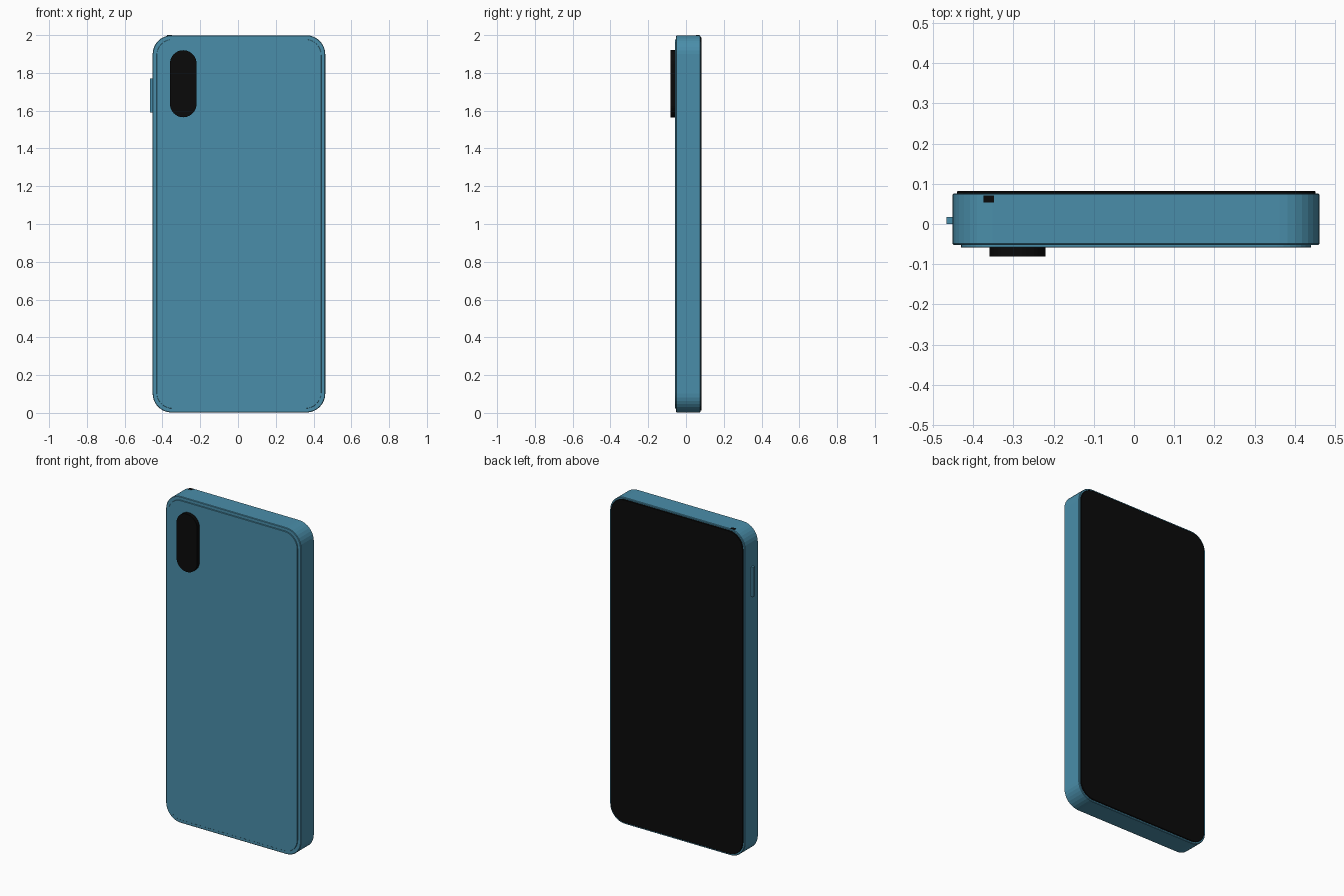
import bpy, bmesh
from math import pi, sin, cos

if "Cube" in bpy.data.objects:
    bpy.data.objects.remove(bpy.data.objects["Cube"])


def material(name, color):
    m = bpy.data.materials.new(name)
    m.diffuse_color = color
    m.use_nodes = True
    m.node_tree.nodes["Principled BSDF"].inputs["Base Color"].default_value = m.diffuse_color
    return m


BLUE = material("blue_shell", (0.068, 0.27, 0.40, 1))
BLACK = material("black_glass", (0.003, 0.003, 0.003, 1))


def slab(name, x, y, z, mat, radius=0.0, segs=8, bevel=0.0):
    """Rounded rectangle in XZ, extruded along Y. x, y, z are (min, max)."""
    if radius:
        corners = [(x[1] - radius, z[1] - radius, 0), (x[0] + radius, z[1] - radius, 1),
                   (x[0] + radius, z[0] + radius, 2), (x[1] - radius, z[0] + radius, 3)]
        pts = [(cx + radius * cos((q + i / segs) * pi / 2), cz + radius * sin((q + i / segs) * pi / 2))
               for cx, cz, q in corners for i in range(segs + 1)]
    else:
        pts = [(x[1], z[1]), (x[0], z[1]), (x[0], z[0]), (x[1], z[0])]
    bm = bmesh.new()
    face = bm.faces.new([bm.verts.new((px, y[0], pz)) for px, pz in pts])
    ext = bmesh.ops.extrude_face_region(bm, geom=[face], use_keep_orig=True)
    new = [v for v in ext["geom"] if isinstance(v, bmesh.types.BMVert)]
    bmesh.ops.translate(bm, verts=new, vec=(0, y[1] - y[0], 0))
    bmesh.ops.remove_doubles(bm, verts=bm.verts, dist=1e-5)
    bmesh.ops.recalc_face_normals(bm, faces=bm.faces)
    if bevel:
        # soften only the rims of the front and back faces
        rims = [e for e in bm.edges if abs(e.verts[0].co.y - e.verts[1].co.y) < 1e-6]
        bmesh.ops.bevel(bm, geom=rims, offset=bevel, segments=1, affect='EDGES')
    mesh = bpy.data.meshes.new(name)
    bm.to_mesh(mesh)
    bm.free()
    mesh.materials.append(mat)
    obj = bpy.data.objects.new(name, mesh)
    bpy.context.collection.objects.link(obj)
    return obj


# Main shell
slab("body", (-0.452, 0.462), (-0.052, 0.076), (0.002, 1.999), BLUE, radius=0.1, bevel=0.003)
# Raised rear cover
slab("rear_cover", (-0.431, 0.441), (-0.058, -0.05), (0.023, 1.978), BLUE, radius=0.085, bevel=0.001)
# Glass display
slab("screen", (-0.441, 0.452), (0.07, 0.082), (0.012, 1.989), BLACK, radius=0.092, bevel=0.002)
# Pill-shaped camera housing
slab("camera_housing", (-0.36, -0.22), (-0.081, -0.057), (1.565, 1.92), BLACK, radius=0.07, segs=10)
# Side button
slab("side_button", (-0.467, -0.44), (0.0, 0.017), (1.59, 1.77), BLUE)
# Small sensor port on the top edge
slab("top_port", (-0.375, -0.349), (0.054, 0.071), (1.97, 2.0), BLACK)
